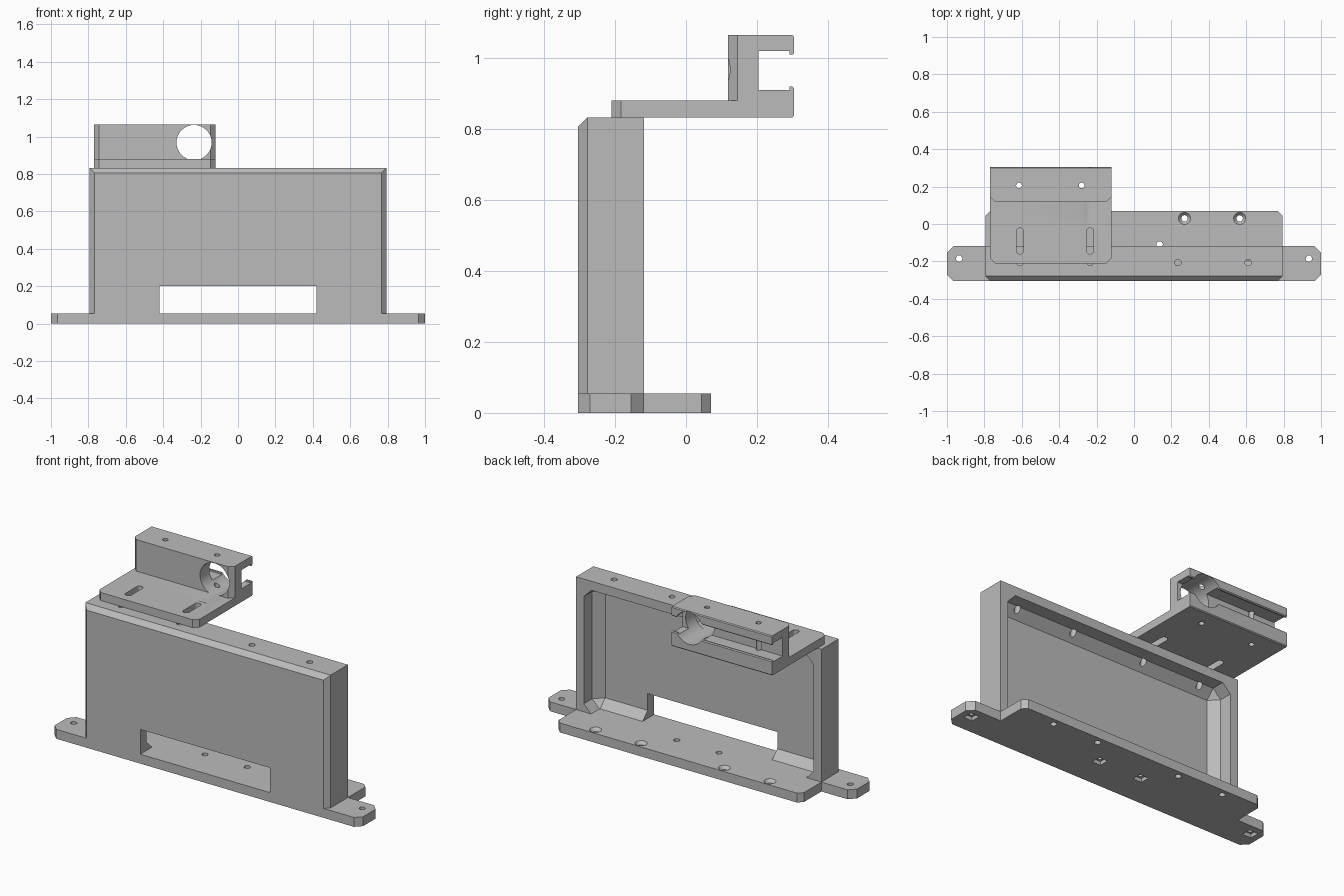
import bpy, bmesh, math
from mathutils import Matrix, Vector

cube = bpy.data.objects.get("Cube")
if cube:
    bpy.data.objects.remove(cube, do_unlink=True)

grey = bpy.data.materials.new("plain grey")
grey.use_nodes = True
grey.diffuse_color = (0.5, 0.5, 0.5, 1)
grey.node_tree.nodes["Principled BSDF"].inputs["Base Color"].default_value = (0.5, 0.5, 0.5, 1)


def finish(name, bm):
    bmesh.ops.recalc_face_normals(bm, faces=bm.faces)
    mesh = bpy.data.meshes.new(name)
    bm.to_mesh(mesh)
    bm.free()
    mesh.materials.append(grey)
    obj = bpy.data.objects.new(name, mesh)
    bpy.context.collection.objects.link(obj)
    return obj


def prism(name, points, lo, hi, axis="z"):
    """Extrude a 2D outline: (x, y) along z, or (y, z) along x."""
    bm = bmesh.new()
    put = (lambda p: (p[0], p[1], lo)) if axis == "z" else (lambda p: (lo, p[0], p[1]))
    face = bm.faces.new([bm.verts.new(put(p)) for p in points])
    step = Vector((0, 0, hi - lo)) if axis == "z" else Vector((hi - lo, 0, 0))
    new = bmesh.ops.extrude_face_region(bm, geom=[face])["geom"]
    bmesh.ops.translate(bm, vec=step, verts=[v for v in new if isinstance(v, bmesh.types.BMVert)])
    return finish(name, bm)


def box(name, x, y, z, bevel=0):
    bm = bmesh.new()
    bmesh.ops.create_cube(bm, size=1)
    for v in bm.verts:
        v.co = [r[0] if c < 0 else r[1] for c, r in zip(v.co, (x, y, z))]
    if bevel:
        bmesh.ops.bevel(bm, geom=bm.edges[:], offset=bevel, segments=1, affect="EDGES")
    return finish(name, bm)


def cone(x, y, lo, hi, r1, r2, sides=32):
    bm = bmesh.new()
    bmesh.ops.create_cone(bm, cap_ends=True, segments=sides, radius1=r1, radius2=r2, depth=hi - lo,
                          matrix=Matrix.Translation((x, y, (lo + hi) / 2)))
    return finish("cutter", bm)


def hole(x, y, lo, hi, r=0.017):
    return cone(x, y, lo, hi, r, r)


def cut(obj, *cutters):
    for c in cutters:
        c.hide_render = True
        mod = obj.modifiers.new("cut", "BOOLEAN")
        mod.operation, mod.solver, mod.object = "DIFFERENCE", "EXACT", c
        bpy.context.view_layer.objects.active = obj
        bpy.ops.object.modifier_apply(modifier=mod.name)
        bpy.data.objects.remove(c, do_unlink=True)


# Base plate with mounting tabs and chamfered corners
half = [(0, -0.305), (0.965, -0.305), (1, -0.27), (1, -0.155), (0.965, -0.118),
        (0.795, -0.118), (0.795, 0.043), (0.768, 0.07), (0, 0.07)]
outline = half[1:-1] + [(-x, y) for x, y in reversed(half[1:-1])]
base = prism("base_plate", outline, 0, 0.055)
for s in (-1, 1):
    # Tab holes and centre holes, with square nut pockets underneath
    for x, y in ((0.935, -0.185), (0.137, -0.11)):
        cut(base, hole(s * x, y, -0.1, 0.1),
            box("cutter", (s * x - 0.028, s * x + 0.028), (y - 0.028, y + 0.028), (-0.1, 0.022)))
    # Countersunk holes along the back
    for x in (0.27, 0.565):
        cut(base, hole(s * x, 0.03, -0.1, 0.1), cone(s * x, 0.03, 0.037, 0.057, 0.017, 0.034))

# Upright frame: chamfered front edges, hollow back, window at the bottom
T, C = 0.833, 0.027
frame = prism("upright_frame", [(-0.795, -0.118), (-0.795, -0.305 + C), (-0.795 + C, -0.305),
                                (0.795 - C, -0.305), (0.795, -0.305 + C), (0.795, -0.118)], 0.04, T)
cut(frame,
    prism("cutter", [(-0.405, T - C - 0.1), (-0.305 + C + 0.1, T + 0.1), (-0.405, T + 0.1)], -1, 1, "x"),
    box("cutter", (-0.745, 0.745), (-0.245, 0.2), (0.052, 0.78), bevel=0.05),
    box("cutter", (-0.42, 0.42), (-0.5, 0.1), (-0.1, 0.2)))
for x in (-0.61, -0.235, 0.235, 0.61):
    cut(frame, hole(x, -0.206, 0.7, 0.95))

# Sliding bracket: plate with a block that has a lipped channel open to the back
L, R = -0.77, -0.12
profile = [(-0.21, T), (0.3, T), (0.305, T + 0.005), (0.305, 0.915), (0.3, 0.92), (0.292, 0.92),
           (0.292, 0.91), (0.205, 0.91), (0.205, 1.02), (0.292, 1.02), (0.292, 1.01), (0.3, 1.01),
           (0.305, 1.015), (0.305, 1.06), (0.3, 1.065), (0.118, 1.065), (0.118, 0.88), (-0.21, 0.88)]
bracket = prism("sliding_bracket", profile, L, R, "x")
# Chamfer the front corners of the plate and of the block
for y, lo, hi in ((-0.21, 0.7, 1.2), (0.118, 0.88, 1.2)):
    for x, d in ((L, 1), (R, -1)):
        cut(bracket, prism("cutter", [(x + d * (C + 0.02), y - 0.02), (x - d * 0.02, y - 0.02),
                                      (x - d * 0.02, y + C + 0.02)], lo, hi))
# Large bore along y
bm = bmesh.new()
bmesh.ops.create_cone(bm, cap_ends=True, segments=64, radius1=0.094, radius2=0.094, depth=0.4,
                      matrix=Matrix.Translation((-0.235, 0.205, 0.968)) @ Matrix.Rotation(math.pi / 2, 4, "X"))
cut(bracket, finish("cutter", bm))
# Screw holes through the block
for x in (-0.615, -0.28):
    cut(bracket, hole(x, 0.206, 0.7, 1.2, 0.015))
# Long adjustment slots in the plate
for x in (-0.61, -0.235):
    ends = [(x + 0.019 * math.cos(a), (-0.04 if i < 13 else -0.142) + 0.019 * math.sin(a))
            for i, a in enumerate([math.pi * k / 12 for k in range(13)]
                                  + [math.pi + math.pi * k / 12 for k in range(13)])]
    cut(bracket, prism("cutter", ends, 0.7, 0.95))

# Smooth the bores while keeping edges sharp
for obj in (base, frame, bracket):
    bpy.ops.object.select_all(action="DESELECT")
    obj.select_set(True)
    bpy.context.view_layer.objects.active = obj
    bpy.ops.object.shade_smooth_by_angle(angle=math.radians(30))
